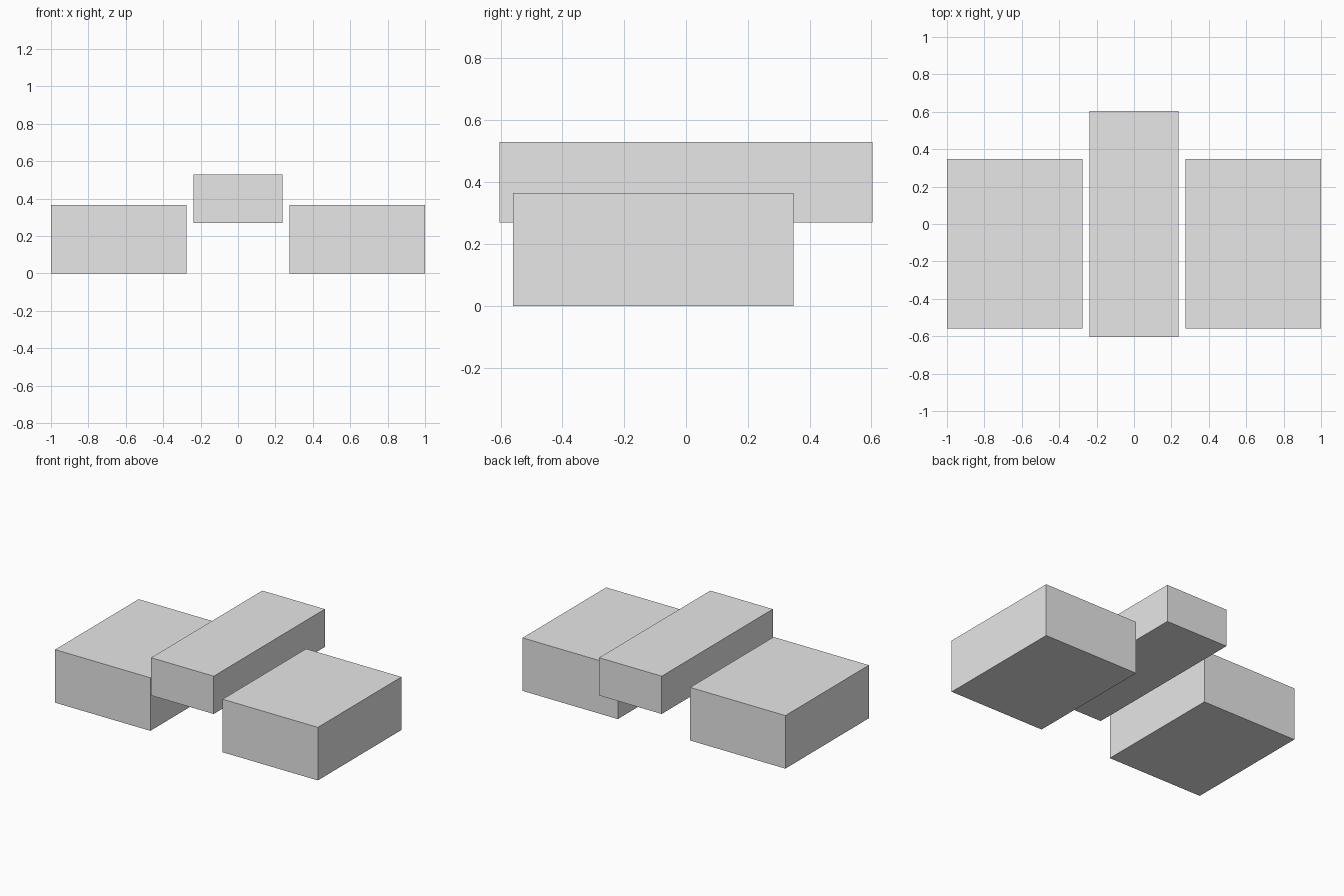
import bpy

cube = bpy.data.objects.get("Cube")
if cube:
    bpy.data.objects.remove(cube, do_unlink=True)

# Single plain grey
grey = bpy.data.materials.new("light_grey")
grey.use_nodes = True
color = (0.8, 0.8, 0.8, 1)
grey.diffuse_color = color
grey.node_tree.nodes["Principled BSDF"].inputs["Base Color"].default_value = color


def block(name, low, high):
    """Box spanning two opposite corners."""
    center = [(a + b) / 2 for a, b in zip(low, high)]
    bpy.ops.mesh.primitive_cube_add(size=1, location=center)
    obj = bpy.context.object
    obj.name = name
    obj.scale = [b - a for a, b in zip(low, high)]
    bpy.ops.object.transform_apply(location=False, rotation=False, scale=True)
    obj.data.materials.append(grey)
    return obj


# Raised long block in the middle
block("center_block", (-0.238, -0.604, 0.27), (0.238, 0.604, 0.53))

# Matching lower blocks on both sides
block("left_block", (0.275, -0.56, 0), (1, 0.348, 0.365))
block("right_block", (-1, -0.56, 0), (-0.275, 0.348, 0.365))
